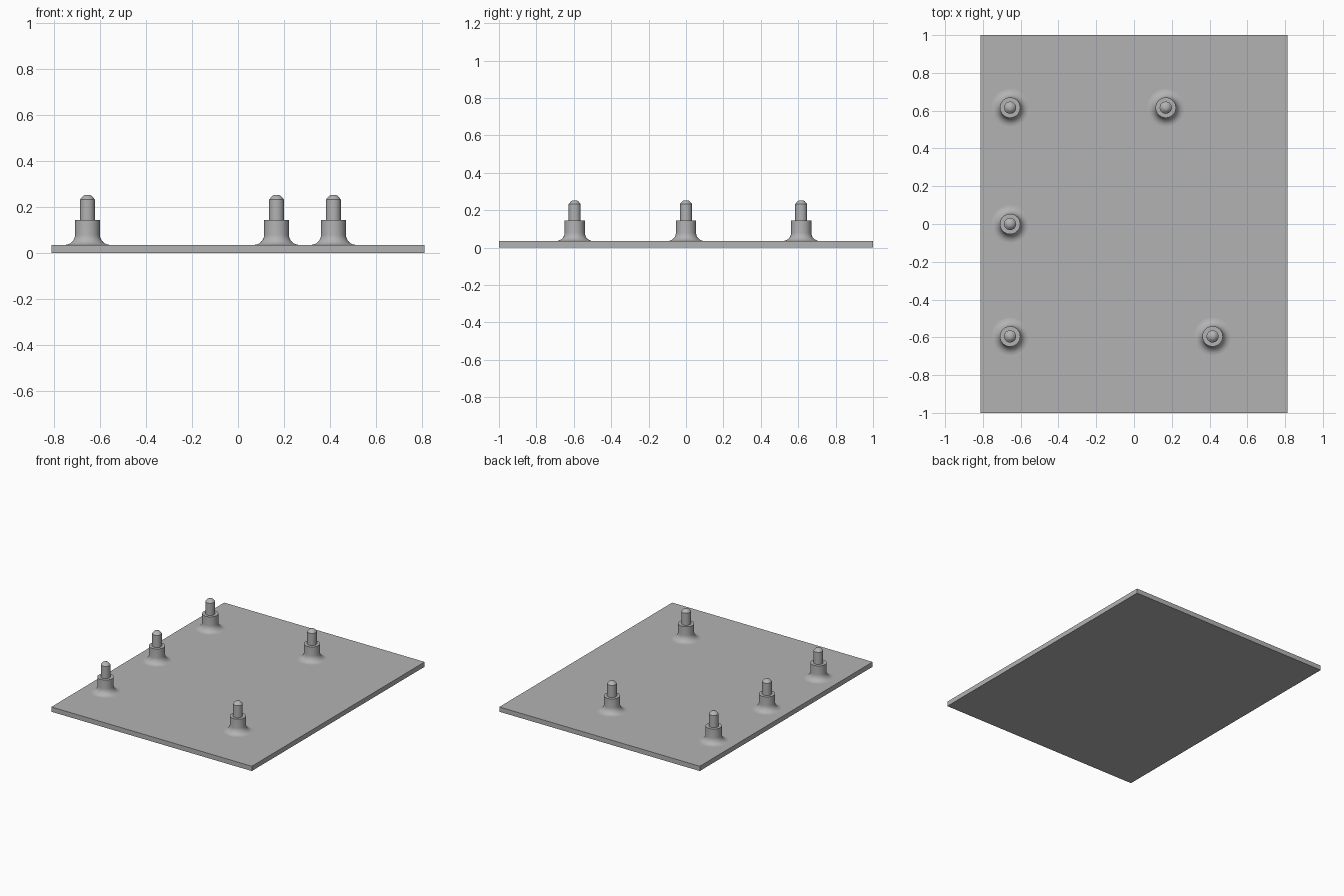
import bpy, bmesh, math

if "Cube" in bpy.data.objects:
    bpy.data.objects.remove(bpy.data.objects["Cube"])

grey = bpy.data.materials.new("plain grey")
grey.diffuse_color = (0.45, 0.45, 0.45, 1)
grey.use_nodes = True
grey.node_tree.nodes["Principled BSDF"].inputs["Base Color"].default_value = grey.diffuse_color

HALF_X, HALF_Y, THICK = 0.812, 1.0, 0.035
SEGMENTS = 48

# flat base plate
bpy.ops.mesh.primitive_cube_add(size=1, location=(0, 0, THICK / 2))
plate = bpy.context.object
plate.name = "base_plate"
plate.scale = (2 * HALF_X, 2 * HALF_Y, THICK)
bpy.ops.object.transform_apply(location=True, scale=True)
plate.data.materials.append(grey)

# stepped pin profile (radius, height): concave foot, shoulder, shaft, rounded tip
SHOULDER, FILLET = 0.054, 0.045
profile = []
for i in range(9):
    a = math.radians(90 * i / 8)
    profile.append((SHOULDER + FILLET * (1 - math.sin(a)),
                    THICK + FILLET * (1 - math.cos(a))))
profile += [(SHOULDER, 0.144), (0.032, 0.144), (0.032, 0.233),
            (0.018, 0.249), (0.010, 0.2525), (0, 0.2525)]


def pin_mesh():
    bm = bmesh.new()
    verts = [bm.verts.new((r, 0, z)) for r, z in profile]
    edges = [bm.edges.new(pair) for pair in zip(verts, verts[1:])]
    bmesh.ops.spin(bm, geom=verts + edges, cent=(0, 0, 0), axis=(0, 0, 1),
                   angle=2 * math.pi, steps=SEGMENTS)
    bmesh.ops.remove_doubles(bm, verts=bm.verts, dist=1e-5)
    bmesh.ops.recalc_face_normals(bm, faces=bm.faces)
    # make sure the top of the pin faces up
    top = max(bm.faces, key=lambda f: f.calc_center_median().z)
    if top.normal.z < 0:
        bmesh.ops.reverse_faces(bm, faces=bm.faces)
    mesh = bpy.data.meshes.new("pin")
    bm.to_mesh(mesh)
    bm.free()
    mesh.materials.append(grey)
    return mesh


# five locating pins: three on the left edge, two on the right
pins = {"left_back_pin": (-0.656, 0.616), "left_middle_pin": (-0.656, 0.0),
        "left_front_pin": (-0.656, -0.595), "right_back_pin": (0.168, 0.616),
        "right_front_pin": (0.416, -0.595)}
for name, (x, y) in pins.items():
    pin = bpy.data.objects.new(name, pin_mesh())
    pin.location = (x, y, 0)
    bpy.context.collection.objects.link(pin)
    bpy.ops.object.select_all(action='DESELECT')
    pin.select_set(True)
    bpy.context.view_layer.objects.active = pin
    bpy.ops.object.shade_smooth_by_angle(angle=math.radians(30))
